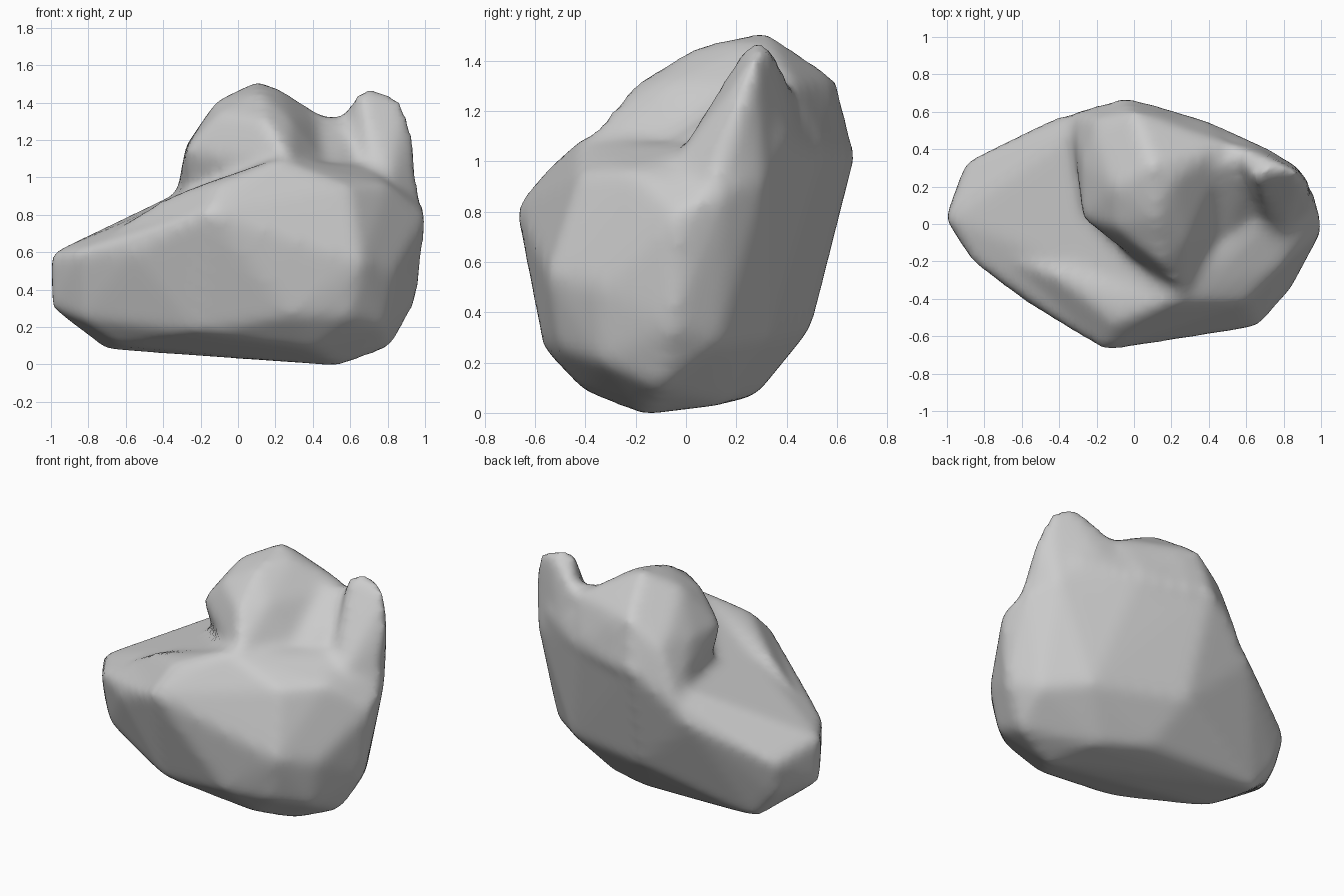
import bpy, bmesh

cube = bpy.data.objects.get("Cube")
if cube:
    bpy.data.objects.remove(cube, do_unlink=True)

stone = bpy.data.materials.new("stone_grey")
stone.use_nodes = True
colour = (0.6, 0.6, 0.6, 1)
stone.diffuse_color = colour
shader = stone.node_tree.nodes["Principled BSDF"]
shader.inputs["Base Color"].default_value = colour
shader.inputs["Roughness"].default_value = 0.8


def add_lump(target, corners):
    """Add one chiselled convex lump to the target mesh."""
    lump = bmesh.new()
    for corner in corners:
        lump.verts.new(corner)
    hull = bmesh.ops.convex_hull(lump, input=lump.verts)
    spare = [v for v in hull["geom_interior"] if isinstance(v, bmesh.types.BMVert)]
    bmesh.ops.delete(lump, geom=spare, context="VERTS")
    bmesh.ops.recalc_face_normals(lump, faces=lump.faces)
    part = bpy.data.meshes.new("lump")
    lump.to_mesh(part)
    lump.free()
    target.from_mesh(part)
    bpy.data.meshes.remove(part)


# Broad base with a blunt nose on one end
base = [
    (-1.01, .03, .59), (-1, .03, .3), (-.9, .34, .5), (-.86, .3, .28),
    (-.86, -.21, .6), (-.84, -.14, .24), (-.71, .05, .7), (-.71, .28, .08),
    (-.64, -.1, .1), (-.5, .1, .81), (-.42, .57, .72), (-.56, -.43, .6),
    (-.45, -.36, .25), (-.16, -.68, .82), (.2, -.42, 1.1), (.2, -.61, .6),
    (-.22, -.46, .17), (.3, -.57, .26), (.4, -.4, .08), (.66, -.55, .55),
    (.6, -.42, .95), (.6, -.5, .25), (.78, -.34, .2), (.84, -.35, .5),
    (.8, -.22, .96), (.82, -.1, .09), (.55, -.17, -.01), (.4, .15, .03),
    (.1, .28, .07), (.96, -.05, .35), (1.01, -.03, .79), (.7, .02, 1.06),
    (.97, .16, .9), (.86, .32, .95), (.85, .13, .27), (.6, .33, .3),
    (0, .5, .34), (-.05, .68, 1.05), (.4, .55, 1.05),
]

# Pointed ridge along the front, leaving a shallow trough behind it
ridge = [
    (-.72, -.17, .68), (-.44, -.26, .87), (-.2, -.42, .96), (-.1, -.54, .98),
    (.2, -.42, 1.1), (-.16, -.68, .82), (-.56, -.43, .6), (.2, -.2, 1.0),
    (-.3, -.2, .78), (.2, -.6, .6),
]

# Rounded crown rising behind the ridge
crown = [
    (.1, .32, 1.52), (.22, .24, 1.475), (.12, .04, 1.46), (-.11, .2, 1.42),
    (-.1, -.02, 1.34), (-.2, .45, 1.25), (-.28, .32, 1.17), (-.28, .03, 1.15),
    (-.25, .1, .9), (.15, -.22, 1.3), (.28, -.1, 1.31), (.28, -.4, 1.08),
    (0, -.18, 1.05), (0, .6, 1.33), (-.05, .68, 1.0), (.32, .3, 1.37),
    (.5, .43, 1.3), (.45, -.05, 1.1), (-.21, .56, 1.17), (-.34, .59, .85),
    (.4, .55, 1.05),
]

# Small horn at the end, with a spur running down to the front
horn = [
    (.65, .24, 1.47), (.77, .33, 1.48), (.9, .27, 1.4), (.95, .2, 1.18),
    (.7, 0, 1.05), (.52, .43, 1.29), (.62, .44, 1.1), (.86, .32, .9),
    (.55, .25, 1.15), (.97, .1, .9), (.8, -.08, .95),
]

# Saddle closing the back between the crown and the horn
saddle = [
    (.25, .3, 1.36), (.45, .42, 1.3), (.63, .33, 1.31), (.75, .39, 1.1),
    (.85, .31, .9), (.62, .44, 1.1), (.4, .55, 1.0), (.05, .66, 1.0),
    (.1, .59, 1.28), (.3, .05, 1.2), (.7, .1, 1.08), (.5, -.1, 1.05),
]

bm = bmesh.new()
for corners in (base, ridge, crown, horn, saddle):
    add_lump(bm, corners)
mesh = bpy.data.meshes.new("rock")
bm.to_mesh(mesh)
bm.free()
rock = bpy.data.objects.new("rock", mesh)
bpy.context.collection.objects.link(rock)

# Fuse the lumps and wear the edges down
fuse = rock.modifiers.new("fuse", "REMESH")
fuse.mode = "VOXEL"
fuse.voxel_size = 0.03
wear = rock.modifiers.new("wear", "SMOOTH")
wear.factor = 0.5
wear.iterations = 14

bpy.ops.object.select_all(action="DESELECT")
rock.select_set(True)
bpy.context.view_layer.objects.active = rock
for name in ("fuse", "wear"):
    bpy.ops.object.modifier_apply(modifier=name)

# Rest the underside exactly on the floor
floor = min(v.co.z for v in rock.data.vertices)
for v in rock.data.vertices:
    v.co.z -= floor

rock.data.materials.clear()
rock.data.materials.append(stone)
bpy.ops.object.shade_smooth()
